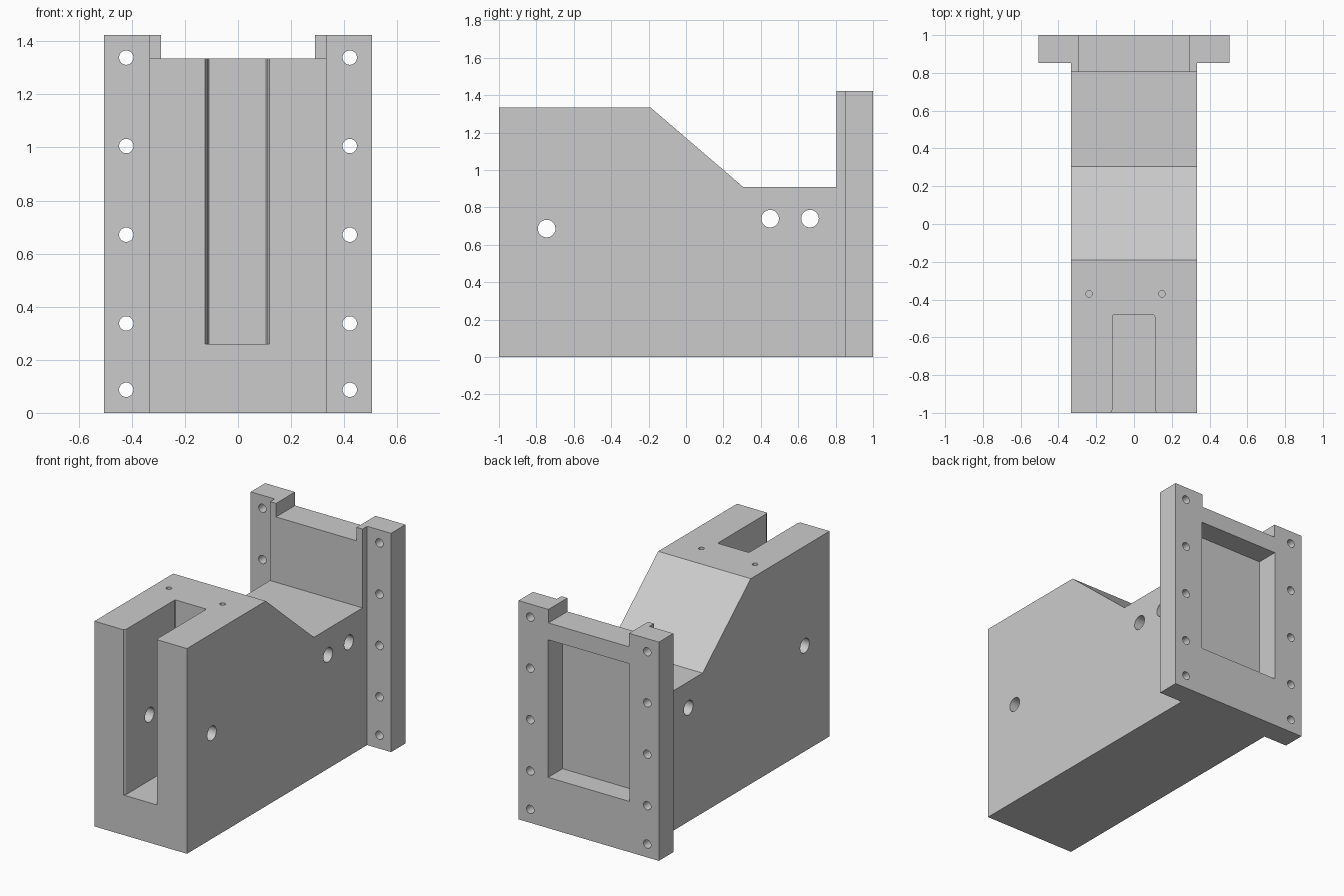
import bpy
import bmesh
import math
from mathutils import Matrix, Vector

old = bpy.data.objects.get("Cube")
if old:
    bpy.data.objects.remove(old, do_unlink=True)

grey = bpy.data.materials.new("plain grey")
grey.use_nodes = True
grey.diffuse_color = (0.6, 0.6, 0.6, 1)
grey.node_tree.nodes["Principled BSDF"].inputs["Base Color"].default_value = (0.6, 0.6, 0.6, 1)


def make_object(name, bm):
    bmesh.ops.recalc_face_normals(bm, faces=bm.faces)
    mesh = bpy.data.meshes.new(name)
    bm.to_mesh(mesh)
    bm.free()
    mesh.materials.append(grey)
    obj = bpy.data.objects.new(name, mesh)
    bpy.context.collection.objects.link(obj)
    return obj


def prism(name, points, direction):
    """Extrude a planar outline along a direction."""
    bm = bmesh.new()
    face = bm.faces.new([bm.verts.new(p) for p in points])
    new = bmesh.ops.extrude_face_region(bm, geom=[face])["geom"]
    verts = [v for v in new if isinstance(v, bmesh.types.BMVert)]
    bmesh.ops.translate(bm, verts=verts, vec=direction)
    return make_object(name, bm)


def box(name, x0, x1, y0, y1, z0, z1):
    outline = [(x0, y0, z0), (x1, y0, z0), (x1, y1, z0), (x0, y1, z0)]
    return prism(name, outline, (0, 0, z1 - z0))


def cylinder(name, centre, axis, radius, length):
    bm = bmesh.new()
    turn = Vector(axis).to_track_quat('Z', 'Y').to_matrix().to_4x4()
    bmesh.ops.create_cone(bm, cap_ends=True, segments=32, radius1=radius, radius2=radius,
                          depth=length, matrix=Matrix.Translation(centre) @ turn)
    return make_object(name, bm)


def combine(target, tool, operation='DIFFERENCE'):
    """Apply a boolean and discard the tool."""
    tool.hide_render = True
    mod = target.modifiers.new(tool.name, 'BOOLEAN')
    mod.operation = operation
    mod.solver = 'EXACT'
    mod.object = tool
    bpy.context.view_layer.objects.active = target
    bpy.ops.object.modifier_apply(modifier=mod.name)
    bpy.data.objects.remove(tool, do_unlink=True)


# Main body: stepped and sloped side profile, with a tall rear wall
W, TOP, WALL = 0.333, 1.335, 1.423
profile = [(-1, 0), (1, 0), (1, WALL), (0.805, WALL), (0.805, 0.91),
           (0.305, 0.91), (-0.19, TOP), (-1, TOP)]
body = prism("mounting_block", [(-W, y, z) for y, z in profile], (2 * W, 0, 0))

# Wide rear flange
combine(body, box("flange", -0.505, 0.505, 0.852, 1, 0, WALL), 'UNION')

# Notch in the top of the rear wall, and the pocket in its back
combine(body, box("top_notch", -0.29, 0.29, 0.7, 1.1, TOP, 1.6))
combine(body, box("rear_pocket", -0.292, 0.292, 0.852, 1.1, 0.33, 1.225))

# Front slot, slightly flared at its mouth
slot = [(-0.124, -1.1), (-0.124, -1), (-0.115, -0.985), (-0.115, -0.49), (-0.11, -0.483),
        (0.106, -0.483), (0.111, -0.49), (0.111, -0.985), (0.118, -1), (0.118, -1.1)]
combine(body, prism("front_slot", [(x, y, 0.26) for x, y in slot], (0, 0, 1.3)))

# Cross holes through the sides
for y, z in [(-0.745, 0.687), (0.45, 0.74), (0.663, 0.74)]:
    combine(body, cylinder("cross_hole", (0, y, z), (1, 0, 0), 0.047, 1.4))

# Bolt holes through the flange
for x in (-0.421, 0.421):
    for z in (0.087, 0.337, 0.671, 1.005, 1.338):
        combine(body, cylinder("bolt_hole", (x, 0.92, z), (0, 1, 0), 0.027, 0.4))

# Small blind holes in the top
for x in (-0.238, 0.148):
    combine(body, cylinder("top_hole", (x, -0.37, TOP), (0, 0, 1), 0.017, 0.4))

bpy.ops.object.select_all(action='DESELECT')
body.select_set(True)
bpy.context.view_layer.objects.active = body
bpy.ops.object.shade_smooth_by_angle(angle=math.radians(25))
